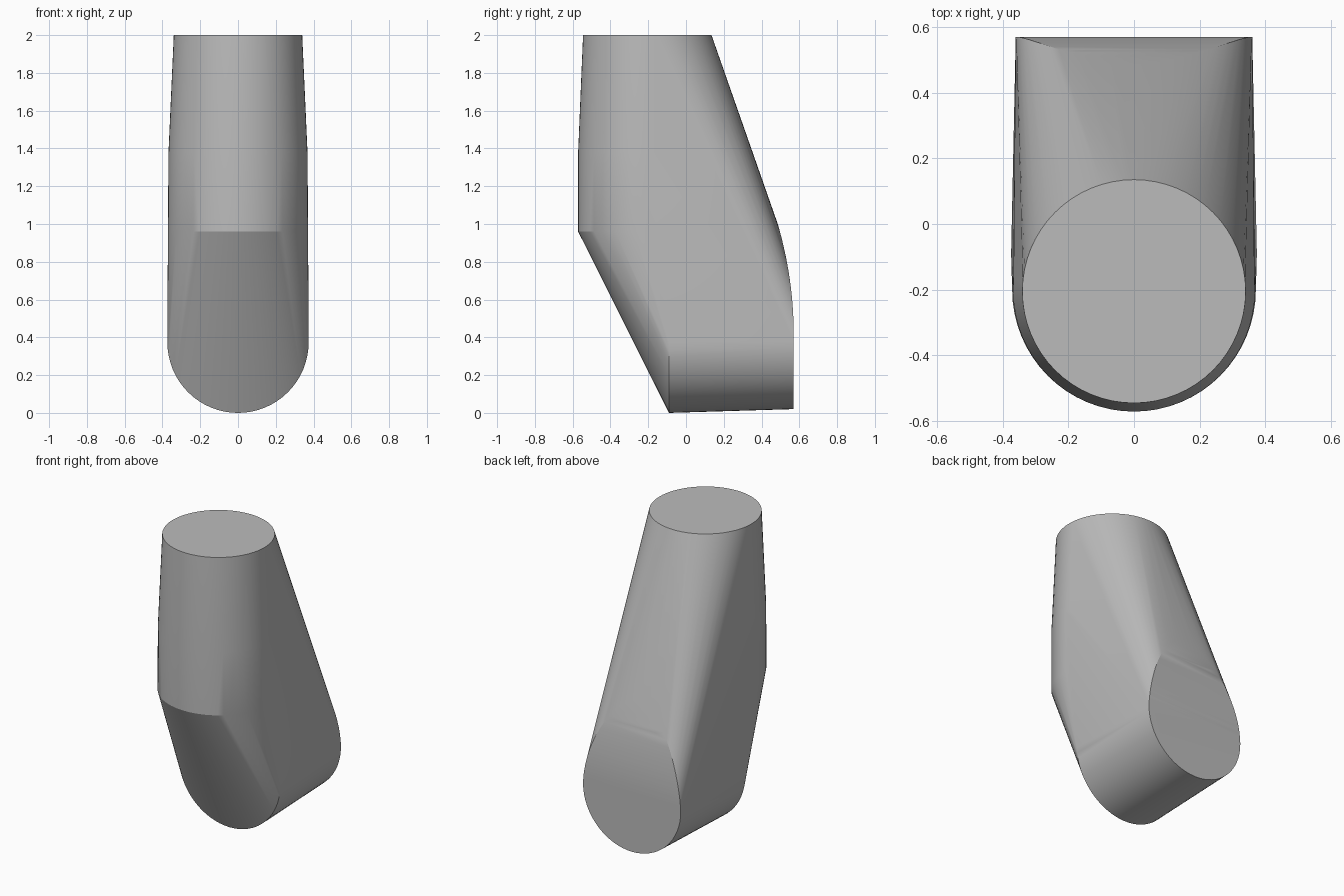
import bpy, bmesh
from math import sin, cos, pi, radians

cube = bpy.data.objects.get("Cube")
if cube:
    bpy.data.objects.remove(cube, do_unlink=True)

SIDES = 64
grey = bpy.data.materials.new("plain_grey")
grey.use_nodes = True
colour = (0.5, 0.5, 0.5, 1)
grey.diffuse_color = colour
grey.node_tree.nodes["Principled BSDF"].inputs["Base Color"].default_value = colour


def upright_ring(z, y, radius):
    """Circle around the upright tube."""
    return [(radius * cos(a), y + radius * sin(a), z) for a in angles]


def front_ring(y, z, radius):
    """Circle at the front end of the lying tube."""
    return [(radius * cos(a), y, z + radius * sin(a)) for a in angles]


def back_ring(z, radius, height):
    """Round below, drawn up to a blunt arch that leans forward above."""
    points = []
    for a in angles:
        if sin(a) <= 0:
            points.append((radius * cos(a), 0.57, z + radius * sin(a)))
        else:
            x = radius * cos(a)
            top = z + height * (1 - abs(cos(a)) ** 1.7) ** (1 / 1.7)
            # Several steps upward give the domed back panel
            for i in range(1, 7):
                h = z + (top - z) * i / 6
                points.append((x, 0.57 - 0.25 * max(0, h - 0.42) ** 2, h))
    return points


angles = [2 * pi * i / SIDES for i in range(SIDES)]
points = (upright_ring(2, -0.205, 0.34) + upright_ring(1.38, -0.203, 0.368)
          + upright_ring(0.96, -0.2, 0.371)
          + front_ring(-0.09, 0.374, 0.374) + back_ring(0.38, 0.36, 0.62))

# Skin the tube ends into one angled elbow
bm = bmesh.new()
for p in points:
    bm.verts.new(p)
result = bmesh.ops.convex_hull(bm, input=bm.verts[:])
loose = [v for v in bm.verts if not v.link_faces]
bmesh.ops.delete(bm, geom=loose, context='VERTS')
bmesh.ops.dissolve_limit(bm, angle_limit=radians(0.2), verts=bm.verts[:], edges=bm.edges[:])
bmesh.ops.recalc_face_normals(bm, faces=bm.faces[:])
mesh = bpy.data.meshes.new("elbow_body")
bm.to_mesh(mesh)
bm.free()
mesh.materials.append(grey)

body = bpy.data.objects.new("elbow_body", mesh)
bpy.context.collection.objects.link(body)
bpy.ops.object.select_all(action='DESELECT')
body.select_set(True)
bpy.context.view_layer.objects.active = body
bpy.ops.object.shade_smooth_by_angle(angle=radians(18))
